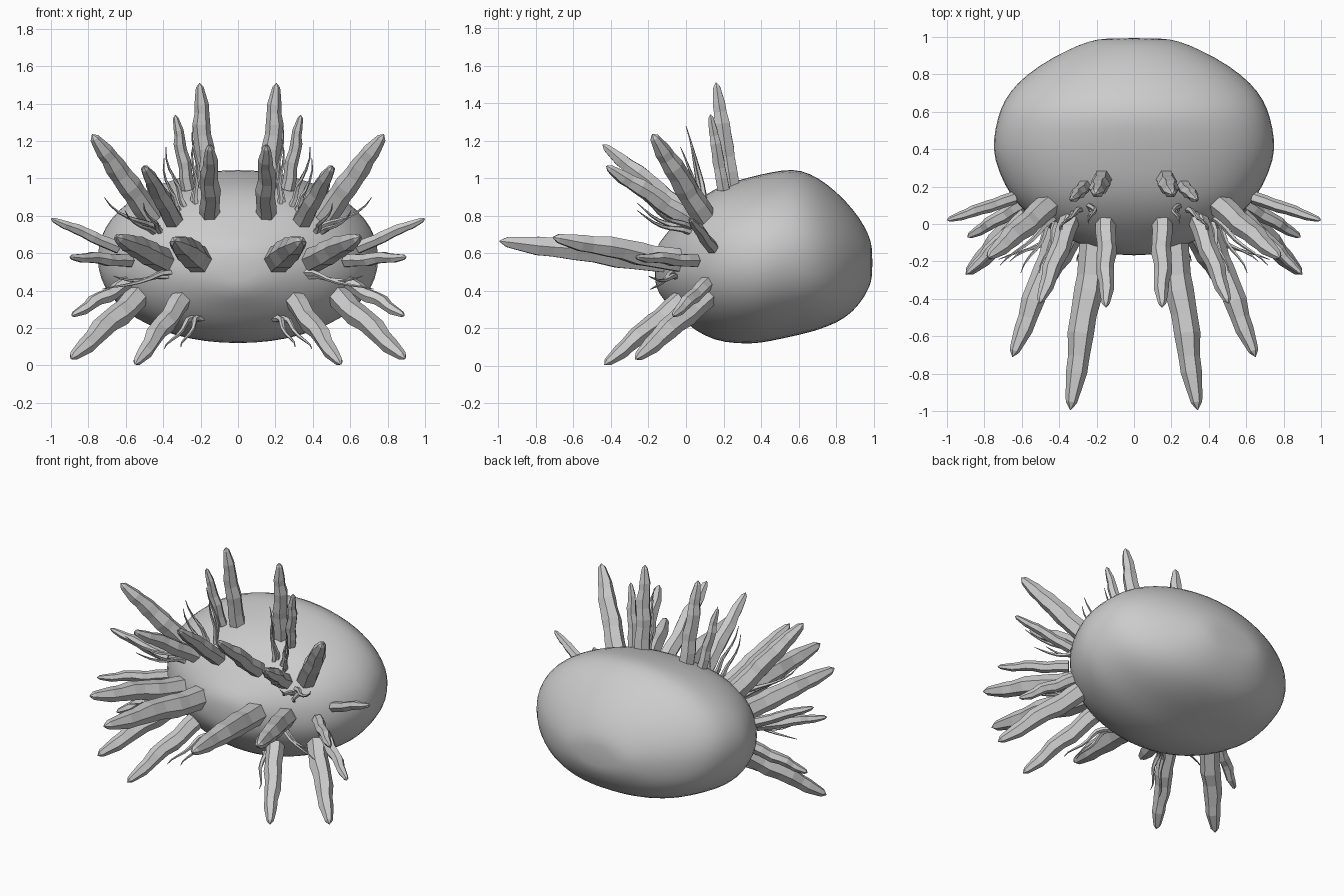
import bpy, bmesh
from math import cos, sin, pi, copysign
from mathutils import Vector

cube = bpy.data.objects.get("Cube")
if cube:
    bpy.data.objects.remove(cube)

grey = bpy.data.materials.new("stone_grey")
grey.use_nodes = True
grey.diffuse_color = (0.6, 0.6, 0.6, 1)
grey.node_tree.nodes["Principled BSDF"].inputs["Base Color"].default_value = (0.6, 0.6, 0.6, 1)


def loft(name, rings, smooth):
    """Skin a list of equal rings and close both ends."""
    bm = bmesh.new()
    loops = [[bm.verts.new(p) for p in ring] for ring in rings]
    n = len(loops[0])
    for a, b in zip(loops, loops[1:]):
        for i in range(n):
            j = (i + 1) % n
            bm.faces.new((a[i], a[j], b[j], b[i]))
    bm.faces.new(loops[0])
    bm.faces.new(loops[-1])
    bmesh.ops.recalc_face_normals(bm, faces=bm.faces)
    for f in bm.faces:
        f.smooth = smooth
    mesh = bpy.data.meshes.new(name)
    bm.to_mesh(mesh)
    bm.free()
    mesh.materials.append(grey)
    obj = bpy.data.objects.new(name, mesh)
    bpy.context.collection.objects.link(obj)
    return obj


def tube(name, path, radii, sides):
    """Sweep a polygon along a path, one radius per point."""
    rings = []
    for i, p in enumerate(path):
        d = (path[min(i + 1, len(path) - 1)] - path[max(i - 1, 0)]).normalized()
        ref = Vector((0, 0, 1)) if abs(d.z) < 0.85 else Vector((0, 1, 0))
        u = d.cross(ref).normalized()
        v = d.cross(u)
        rings.append([p + radii[i] * (u * cos(2 * pi * k / sides) + v * sin(2 * pi * k / sides))
                      for k in range(sides)])
    return loft(name, rings, False)


def rounded(c, power):
    """Make a round section fuller or leaner."""
    return copysign(abs(c) ** power, c)


# Body: y, half width, bottom, top; fuller at the upper front and lower back
stations = [(-.168, .08, .45, .59), (-.145, .19, .38, .66), (-.09, .34, .32, .72), (0, .51, .22, .835),
            (.1, .625, .155, .915), (.2, .695, .12, .97), (.35, .755, .112, 1.012), (.45, .758, .128, 1.035),
            (.57, .735, .155, 1.055), (.66, .7, .175, 1.03), (.75, .635, .205, .975), (.85, .51, .25, .885),
            (.93, .36, .33, .785), (.98, .24, .42, .69), (.994, .15, .48, .62)]
rings = []
for y, w, lo, hi in stations:
    back = max(-1, min(1, (y - .4) / .35))
    ring = []
    for k in range(28):
        a = 2 * pi * k / 28
        power = .95 + copysign(.09, sin(a)) * back
        ring.append(Vector((w * rounded(cos(a), power), y,
                            (lo + hi) / 2 + (hi - lo) / 2 * rounded(sin(a), power))))
    rings.append(ring)
body = loft("body", rings, True)
sub = body.modifiers.new("smooth", 'SUBSURF')
sub.levels = sub.render_levels = 1

# Crystal spikes on one side: base, tip, radius
spikes = {
    "crown_spike": ((.17, .24, .95), (.205, .16, 1.51), .054),
    "crown_side_spike": ((.265, .2, .94), (.335, .13, 1.34), .037),
    "brow_spike": ((.15, .03, .79), (.15, -.445, 1.18), .055),
    "brow_side_spike": ((.34, .03, .77), (.505, -.425, 1.065), .055),
    "shoulder_spike": ((.46, .1, .79), (.78, -.18, 1.235), .066),
    "inner_front_spike": ((.19, .03, .55), (.34, -.995, .665), .08),
    "outer_front_spike": ((.37, .03, .55), (.65, -.71, .685), .07),
    "upper_flank_spike": ((.64, .14, .63), (1, .02, .785), .035),
    "middle_flank_spike": ((.58, .05, .56), (.9, -.27, .58), .038),
    "lower_flank_spike": ((.59, .11, .44), (.89, -.07, .265), .041),
    "outer_lower_spike": ((.48, .16, .42), (.895, -.27, .035), .067),
    "inner_lower_spike": ((.29, 0, .37), (.55, -.435, .005), .059),
}
taper = [(0, 1), (.15, .98), (.3, .92), (.38, .98), (.5, .87), (.6, .88), (.72, .72),
         (.8, .71), (.92, .47), (.96, .38), (1, .03)]

# Thin tendrils on one side: base, bend, tip
tendrils = [
    ((.24, .1, .8), (.2, .1, 1), (.24, 0, 1.27)),
    ((.25, .08, .8), (.35, .08, .95), (.38, -.03, 1.16)),
    ((.2, .08, .8), (.25, .08, .95), (.23, .02, 1.2)),
    ((.27, .07, .78), (.38, .05, .88), (.39, -.04, 1.1)),
    ((.4, .05, .73), (.55, -.08, .75), (.71, -.22, .89)),
    ((.42, .05, .7), (.5, -.08, .72), (.6, -.26, .82)),
    ((.4, .03, .7), (.45, -.1, .75), (.5, -.26, .86)),
    ((.31, -.05, .49), (.46, -.1, .49), (.72, -.19, .4)),
    ((.33, -.04, .47), (.5, -.08, .46), (.66, -.2, .47)),
    ((.19, .02, .25), (.26, -.1, .23), (.3, -.2, .09)),
    ((.21, .02, .25), (.32, -.1, .22), (.39, -.22, .08)),
]

for side, sx in (("left", 1), ("right", -1)):
    for name, (base, tip, r) in spikes.items():
        a, b = Vector((base[0] * sx, *base[1:])), Vector((tip[0] * sx, *tip[1:]))
        path = [a.lerp(b, t) + Vector((sx * sin(t * 14), 0, cos(t * 11))) * .006 * sin(pi * t)
                for t, _ in taper]
        tube(f"{name}_{side}", path, [r * k for _, k in taper], 6)
    for n, points in enumerate(tendrils):
        a, m, b = [Vector((p[0] * sx, p[1], p[2])) for p in points]
        path = []
        for i in range(9):
            t = i / 8
            path.append(a.lerp(m, t).lerp(m.lerp(b, t), t) + Vector((sx * .012 * sin(9 * t), 0, .012 * sin(7 * t))))
        tube(f"tendril_{n + 1}_{side}", path, [.018 * (1 - .9 * (i / 8) ** 1.5) for i in range(9)], 5)
